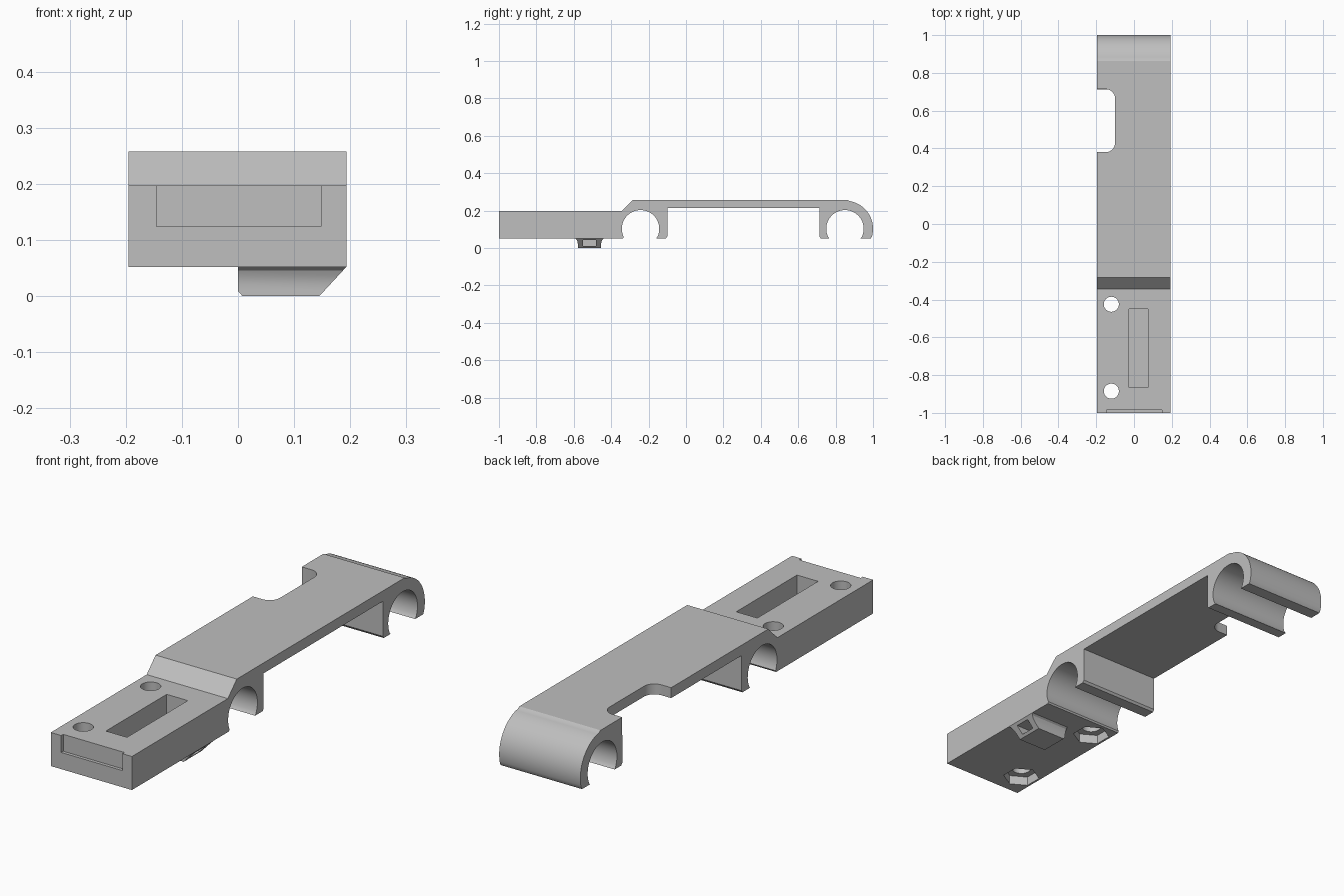
import bpy, bmesh, math
from mathutils import Matrix

old = bpy.data.objects.get("Cube")
if old:
    bpy.data.objects.remove(old, do_unlink=True)

grey = bpy.data.materials.new("plain grey")
grey.use_nodes = True
colour = (0.52, 0.52, 0.52, 1)
grey.diffuse_color = colour
grey.node_tree.nodes["Principled BSDF"].inputs["Base Color"].default_value = colour

X0, X1 = -0.195, 0.193      # side faces
BASE, DECK, TOP = 0.052, 0.197, 0.258
PIPE_Z, PIPE_R = 0.103, 0.1


def finish(name, bm):
    bmesh.ops.recalc_face_normals(bm, faces=bm.faces)
    mesh = bpy.data.meshes.new(name)
    bm.to_mesh(mesh)
    bm.free()
    mesh.materials.append(grey)
    obj = bpy.data.objects.new(name, mesh)
    bpy.context.collection.objects.link(obj)
    return obj


def prism(name, points, vector):
    """Extrude a closed outline of 3D points along a vector."""
    bm = bmesh.new()
    face = bm.faces.new([bm.verts.new(p) for p in points])
    made = bmesh.ops.extrude_face_region(bm, geom=[face])["geom"]
    bmesh.ops.translate(bm, vec=vector, verts=[g for g in made if isinstance(g, bmesh.types.BMVert)])
    return finish(name, bm)


def box(name, x0, x1, y0, y1, z0, z1):
    return prism(name, [(x0, y0, z0), (x1, y0, z0), (x1, y1, z0), (x0, y1, z0)], (0, 0, z1 - z0))


def cylinder(name, x, y, z0, z1, radius, sides, turn=0):
    pts = [(x + radius * math.cos(turn + i * math.tau / sides),
            y + radius * math.sin(turn + i * math.tau / sides), z0) for i in range(sides)]
    return prism(name, pts, (0, 0, z1 - z0))


def arc(cx, cy, r, start, end, steps):
    angles = [math.radians(start + (end - start) * i / steps) for i in range(steps + 1)]
    return [(cx + r * math.cos(a), cy + r * math.sin(a)) for a in angles]


def cut(target, cutter):
    mod = target.modifiers.new("cut", "BOOLEAN")
    mod.operation = "DIFFERENCE"
    mod.solver = "EXACT"
    mod.object = cutter
    bpy.context.view_layer.objects.active = target
    bpy.ops.object.modifier_apply(modifier=mod.name)
    bpy.data.objects.remove(cutter, do_unlink=True)


def socket(cy):
    """Open pipe seat, traced from the high-y lip over the top to the low-y lip."""
    return ([(cy + 0.084, BASE)] + arc(cy, PIPE_Z, PIPE_R, -26, 206, 40)
            + [(cy - 0.084, BASE)])


# Side profile: block, sloped step, beam and two pipe clips
front_pipe, back_pipe = -0.243, 0.85
front_seat = socket(front_pipe)
front_seat[-1] = (front_pipe - 0.094, BASE)
profile = [(-1, BASE), (-1, DECK), (-0.345, DECK), (-0.284, TOP), (0.862, TOP)]
profile += arc(back_pipe, PIPE_Z, 0.15, 81, -16, 24) + [(0.988, BASE)]
profile += socket(back_pipe)
profile += [(0.72, BASE), (0.713, 0.062), (0.713, 0.213), (-0.1, 0.213), (-0.1, 0.062), (-0.107, BASE)]
profile += front_seat
body = prism("clip_body", [(X0, y, z) for y, z in profile], (X1 - X0, 0, 0))

# Rounded notch in the beam's side
notch = [(X0 - 0.1, 0.38)] + arc(-0.15, 0.43, 0.05, -90, 0, 8)
notch += arc(-0.15, 0.664, 0.05, 0, 90, 8) + [(X0 - 0.1, 0.714)]
cut(body, prism("notch_cutter", [(x, y, 0.18) for x, y in notch], (0, 0, 0.2)))

# Slot and front label recess
cut(body, box("slot_cutter", -0.026, 0.075, -0.865, -0.45, 0.087, 0.3))
cut(body, box("recess_cutter", -0.145, 0.148, -1.1, -0.986, 0.124, 0.3))

# Bolt holes with hexagonal nut pockets underneath
for y in (-0.425, -0.885):
    cut(body, cylinder("hole_cutter", -0.12, y, -0.1, 0.4, 0.04, 32))
    cut(body, cylinder("nut_cutter", -0.12, y, -0.1, 0.092, 0.076, 6, math.pi / 6))

# Latch boss under the block, flared at its root, slanted at one end
half = [(0.062, 0), (0.062, 0.022), (0.065, 0.036), (0.07, 0.046), (0.078, BASE)]
mid = -0.516
outline = [(mid + w, z) for w, z in half] + [(mid - w, z) for w, z in reversed(half)]
boss = prism("latch_boss", [(0, y, z) for y, z in outline], (1, 0, 0))
for v in boss.data.vertices:
    if v.co.x > 0.5:
        v.co.x = 0.145 + (X1 - 0.145) * v.co.z / BASE
    elif v.co.z < 0.01:
        v.co.x = 0.008
bm = bmesh.new()
bm.from_mesh(boss.data)
# Ease the blunt end's lower edge back to vertical
bmesh.ops.bisect_plane(bm, geom=bm.verts[:] + bm.edges[:] + bm.faces[:],
                       plane_co=(0, 0, 0.009), plane_no=(0, 0, 1))
for v in bm.verts:
    if v.co.x < 0.01 and v.co.z > 0.005:
        v.co.x = 0
bm.to_mesh(boss.data)
bm.free()
cut(boss, box("window_cutter", 0.1, 0.3, mid - 0.034, mid + 0.034, 0.01, 0.042))

# Smooth the curved walls, keep the edges crisp
bpy.ops.object.select_all(action="DESELECT")
for obj in (body, boss):
    obj.select_set(True)
bpy.context.view_layer.objects.active = body
bpy.ops.object.shade_smooth_by_angle(angle=math.radians(25))
